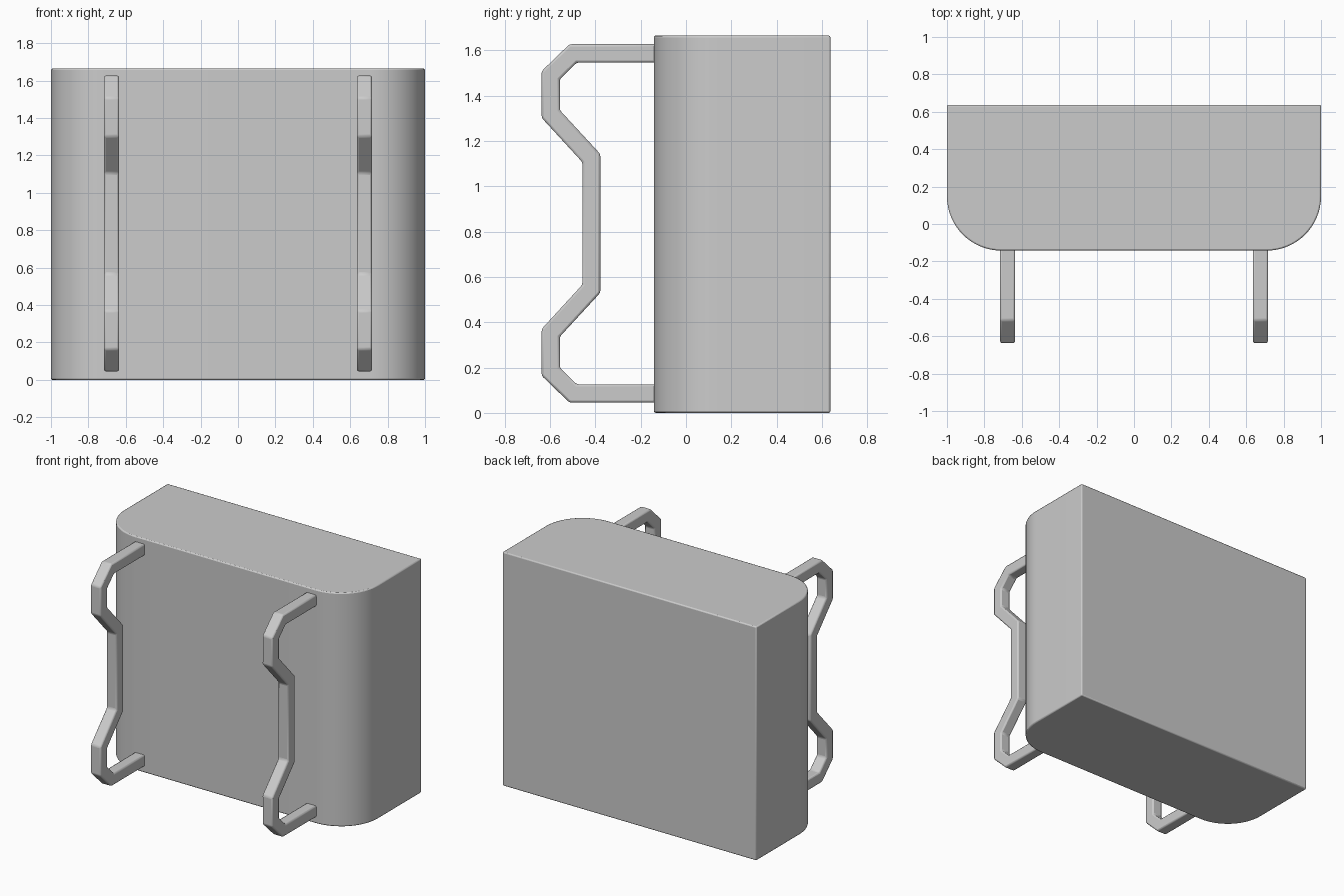
import bpy, bmesh
from math import sin, cos, pi
from mathutils import Vector

if "Cube" in bpy.data.objects:
    bpy.data.objects.remove(bpy.data.objects["Cube"])


def extrude_profile(name, pts, offset, bevel):
    """Make a solid from a closed outline swept along offset, with softened edges."""
    bm = bmesh.new()
    face = bm.faces.new([bm.verts.new(p) for p in pts])
    res = bmesh.ops.extrude_face_region(bm, geom=[face])
    moved = [v for v in res["geom"] if isinstance(v, bmesh.types.BMVert)]
    bmesh.ops.translate(bm, verts=moved, vec=Vector(offset))
    bmesh.ops.recalc_face_normals(bm, faces=bm.faces[:])
    me = bpy.data.meshes.new(name)
    bm.to_mesh(me)
    bm.free()
    ob = bpy.data.objects.new(name, me)
    bpy.context.collection.objects.link(ob)
    mod = ob.modifiers.new("soft_edges", "BEVEL")
    mod.width = bevel
    mod.segments = 2
    mod.limit_method = "ANGLE"
    mod.angle_limit = 0.5
    bpy.ops.object.select_all(action="DESELECT")
    ob.select_set(True)
    bpy.context.view_layer.objects.active = ob
    bpy.ops.object.shade_smooth_by_angle()
    return ob


# Body: plan outline with two large rounded front corners
FRONT, BACK, HEIGHT, R, N = -0.142, 0.637, 1.665, 0.29, 16
arc = [(1 - R + R * cos(a), FRONT + R - R * sin(a), 0)
       for a in (pi / 2 * i / N for i in range(N + 1))]
right = [(1, BACK, 0)] + arc
left = [(-x, y, z) for x, y, z in reversed(right)]
extrude_profile("body", right + left, (0, 0, HEIGHT), 0.008)

# Handles: upper half of the bent bar outline (y, z), reflected about mid height
MID, X0, W = 0.836, 0.636, 0.08
outer = [(-0.13, 1.627), (-0.514, 1.627), (-0.637, 1.508), (-0.637, 1.302), (-0.457, 1.106)]
inner = [(-0.13, 1.546), (-0.482, 1.546), (-0.557, 1.472), (-0.557, 1.336), (-0.378, 1.142)]


def full(half):
    return half + [(y, 2 * MID - z) for y, z in reversed(half)]


loop = full(outer) + full(inner)[::-1]
for side, x in (("left", -X0 - W), ("right", X0)):
    extrude_profile(side + "_handle", [(x, y, z) for y, z in loop], (W, 0, 0), 0.01)
